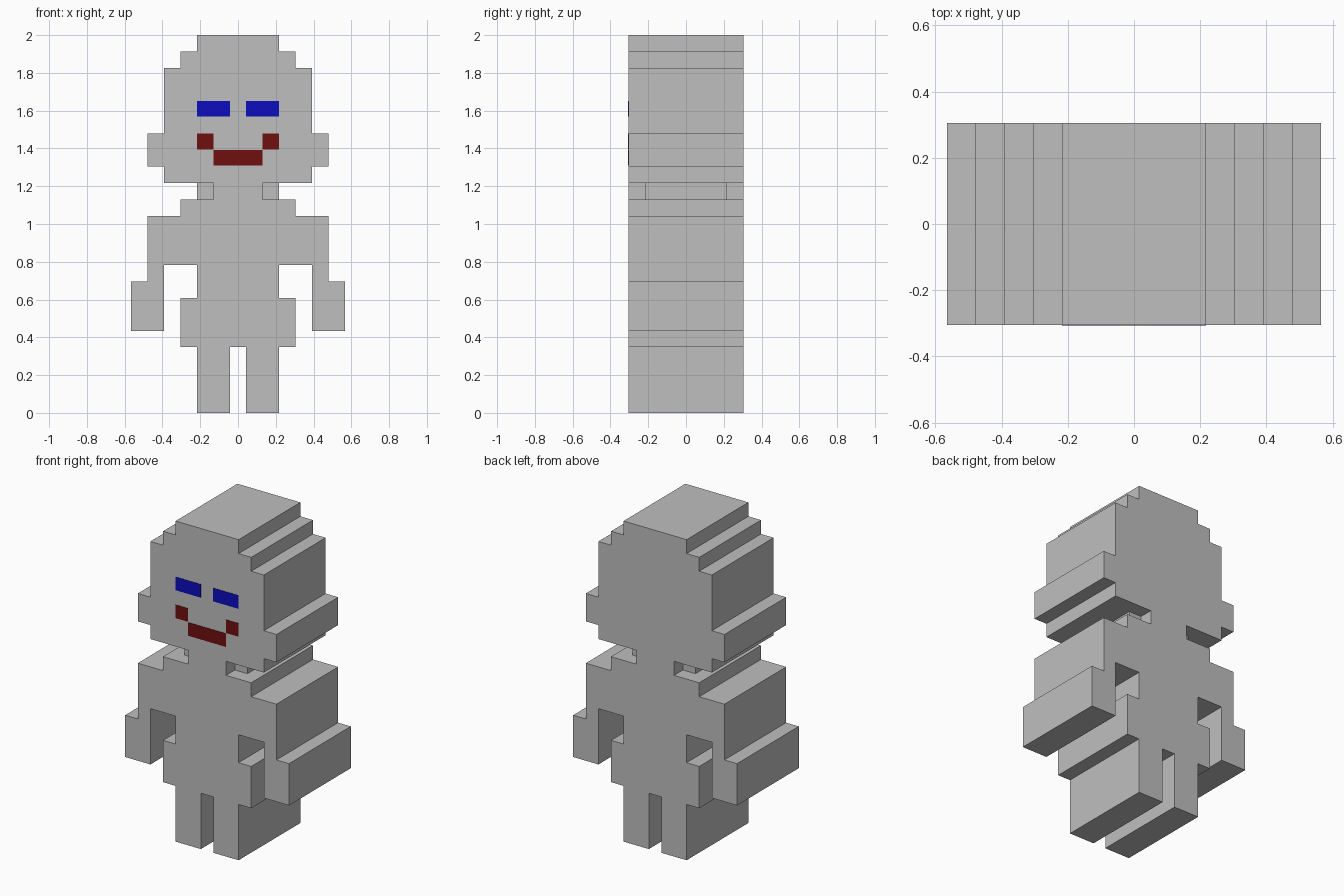
import bpy
import bmesh

cube = bpy.data.objects.get("Cube")
if cube:
    bpy.data.objects.remove(cube, do_unlink=True)

U = 2 / 23            # one block of the pixel grid
HALF_DEPTH = 3.5      # in blocks


def material(name, rgb):
    mat = bpy.data.materials.new(name)
    mat.use_nodes = True
    colour = (*rgb, 1)
    mat.diffuse_color = colour
    mat.node_tree.nodes["Principled BSDF"].inputs["Base Color"].default_value = colour
    return mat


GREY = material("light grey", (0.52, 0.52, 0.52))
BLUE = material("eye blue", (0.004, 0.004, 0.52))
RED = material("mouth red", (0.16, 0.005, 0.005))


def extrude_outline(name, outline, y0, y1, mat):
    """Solid from an x/z outline in blocks, running from y0 to y1."""
    bm = bmesh.new()
    face = bm.faces.new([bm.verts.new((x * U, y0 * U, z * U)) for x, z in outline])
    back = bmesh.ops.extrude_face_region(bm, geom=[face])["geom"]
    moved = [v for v in back if isinstance(v, bmesh.types.BMVert)]
    bmesh.ops.translate(bm, verts=moved, vec=(0, (y1 - y0) * U, 0))
    bmesh.ops.recalc_face_normals(bm, faces=bm.faces)
    mesh = bpy.data.meshes.new(name)
    bm.to_mesh(mesh)
    bm.free()
    mesh.materials.append(mat)
    obj = bpy.data.objects.new(name, mesh)
    bpy.context.collection.objects.link(obj)
    return obj


def symmetric(half):
    return half + [(-x, z) for x, z in reversed(half)]


def rect(x0, x1, z0, z1):
    return [(x0, z0), (x1, z0), (x1, z1), (x0, z1)]


# Body with legs, hips, arms and shoulders
body = [(0.5, 4), (0.5, 0), (2.5, 0), (2.5, 4), (3.5, 4), (3.5, 7), (2.5, 7), (2.5, 9),
        (4.5, 9), (4.5, 5), (6.5, 5), (6.5, 8), (5.5, 8), (5.5, 12), (3.5, 12), (3.5, 13)]
extrude_outline("body", symmetric(body), -HALF_DEPTH, HALF_DEPTH, GREY)

# Head with ears and stepped crown
head = [(4.5, 14), (4.5, 15), (5.5, 15), (5.5, 17), (4.5, 17),
        (4.5, 21), (3.5, 21), (3.5, 22), (2.5, 22), (2.5, 23)]
Head_outline = symmetric(head)
extrude_outline("head", Head_outline, -HALF_DEPTH, HALF_DEPTH, GREY)

# Neck, with a shorter block on each side
extrude_outline("neck", rect(-1.5, 1.5, 13, 14), -HALF_DEPTH, HALF_DEPTH, GREY)
for side, s in (("left", 1), ("right", -1)):
    extrude_outline(f"neck_side_{side}", rect(1.5 * s, 2.5 * s, 13, 14), -2.5, 2.5, GREY)

# Face details as thin plates on the front
FRONT = -HALF_DEPTH - 0.03
for side, s in (("left", 1), ("right", -1)):
    extrude_outline(f"eye_{side}", rect(0.5 * s, 2.5 * s, 18.05, 19), FRONT, -HALF_DEPTH, BLUE)
    extrude_outline(f"mouth_corner_{side}", rect(1.5 * s, 2.5 * s, 16.05, 17), FRONT, -HALF_DEPTH, RED)
extrude_outline("mouth", rect(-1.5, 1.5, 15.05, 16), FRONT, -HALF_DEPTH, RED)
